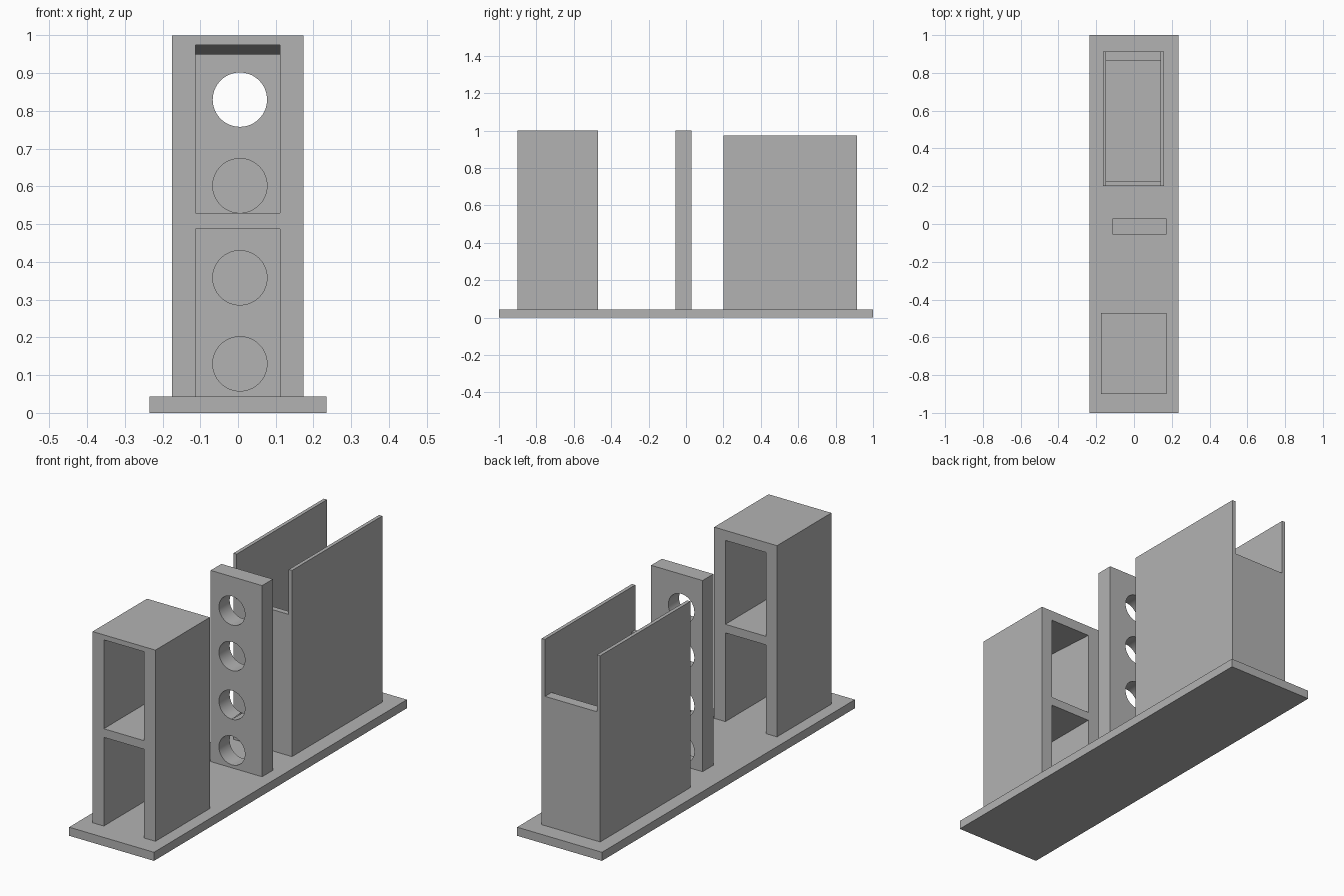
import bpy
import bmesh
from math import pi, radians
from mathutils import Matrix

cube = bpy.data.objects.get("Cube")
if cube:
    bpy.data.objects.remove(cube, do_unlink=True)

GREY = (0.45, 0.45, 0.45, 1)
grey = bpy.data.materials.new("plain grey")
grey.use_nodes = True
grey.diffuse_color = GREY
grey.node_tree.nodes["Principled BSDF"].inputs["Base Color"].default_value = GREY

BASE_TOP = 0.043


def finish(name, bm):
    mesh = bpy.data.meshes.new(name)
    bm.to_mesh(mesh)
    bm.free()
    mesh.materials.append(grey)
    obj = bpy.data.objects.new(name, mesh)
    bpy.context.collection.objects.link(obj)
    return obj


def box(name, x, y, z):
    """Box from a (low, high) pair on each axis."""
    bm = bmesh.new()
    bmesh.ops.create_cube(bm, size=1)
    for v in bm.verts:
        v.co = [pair[0] if c < 0 else pair[1] for c, pair in zip(v.co, (x, y, z))]
    return finish(name, bm)


def rod(name, x, y, z, radius):
    """Round cutter running along y."""
    bm = bmesh.new()
    bmesh.ops.create_cone(bm, cap_ends=True, segments=64, radius1=radius, radius2=radius, depth=0.4,
                          matrix=Matrix.Translation((x, y, z)) @ Matrix.Rotation(pi / 2, 4, 'X'))
    return finish(name, bm)


def cut(obj, cutters):
    """Subtract the cutters, bake the result and remove them."""
    for cutter in cutters:
        cutter.hide_render = True
        mod = obj.modifiers.new("cut", 'BOOLEAN')
        mod.operation = 'DIFFERENCE'
        mod.solver = 'EXACT'
        mod.object = cutter
    bpy.context.view_layer.update()
    graph = bpy.context.evaluated_depsgraph_get()
    baked = bpy.data.meshes.new_from_object(obj.evaluated_get(graph))
    obj.modifiers.clear()
    obj.data = baked
    for cutter in cutters:
        bpy.data.objects.remove(cutter, do_unlink=True)


# Flat base slab
box("base", (-0.235, 0.235), (-1, 1), (0, BASE_TOP))

# Front tower with two openings running through, the upper ceiling sloping
tower = box("front_tower", (-0.175, 0.173), (-0.9, -0.47), (BASE_TOP, 1))
opening_x, through_y = (-0.113, 0.111), (-0.95, -0.42)
lower = box("lower_opening", opening_x, through_y, (0, 0.487))
upper = box("upper_opening", opening_x, through_y, (0.53, 0.95))
for v in upper.data.vertices:
    if v.co.z > 0.9:
        v.co.z = 0.978 if v.co.y < -0.6 else 0.947
cut(tower, [lower, upper])

# Middle plate with a column of four round holes
plate = box("holed_plate", (-0.113, 0.172), (-0.055, 0.03), (BASE_TOP, 1))
cut(plate, [rod("hole", 0.005, 0, z, 0.072) for z in (0.13, 0.358, 0.602, 0.83)])
bpy.ops.object.select_all(action='DESELECT')
plate.select_set(True)
bpy.context.view_layer.objects.active = plate
bpy.ops.object.shade_smooth_by_angle(angle=radians(30))

# Rear trough: tall side panels with lower end walls
trough = box("rear_trough", (-0.165, 0.159), (0.2, 0.914), (BASE_TOP, 0.975))
inner_x = (-0.147, 0.141)
cut(trough, [
    box("cavity", inner_x, (0.228, 0.863), (0, 1.1)),
    box("front_notch", inner_x, (0.1, 0.5), (0.75, 1.2)),
    box("back_notch", inner_x, (0.45, 1), (0.69, 1.3)),
])
